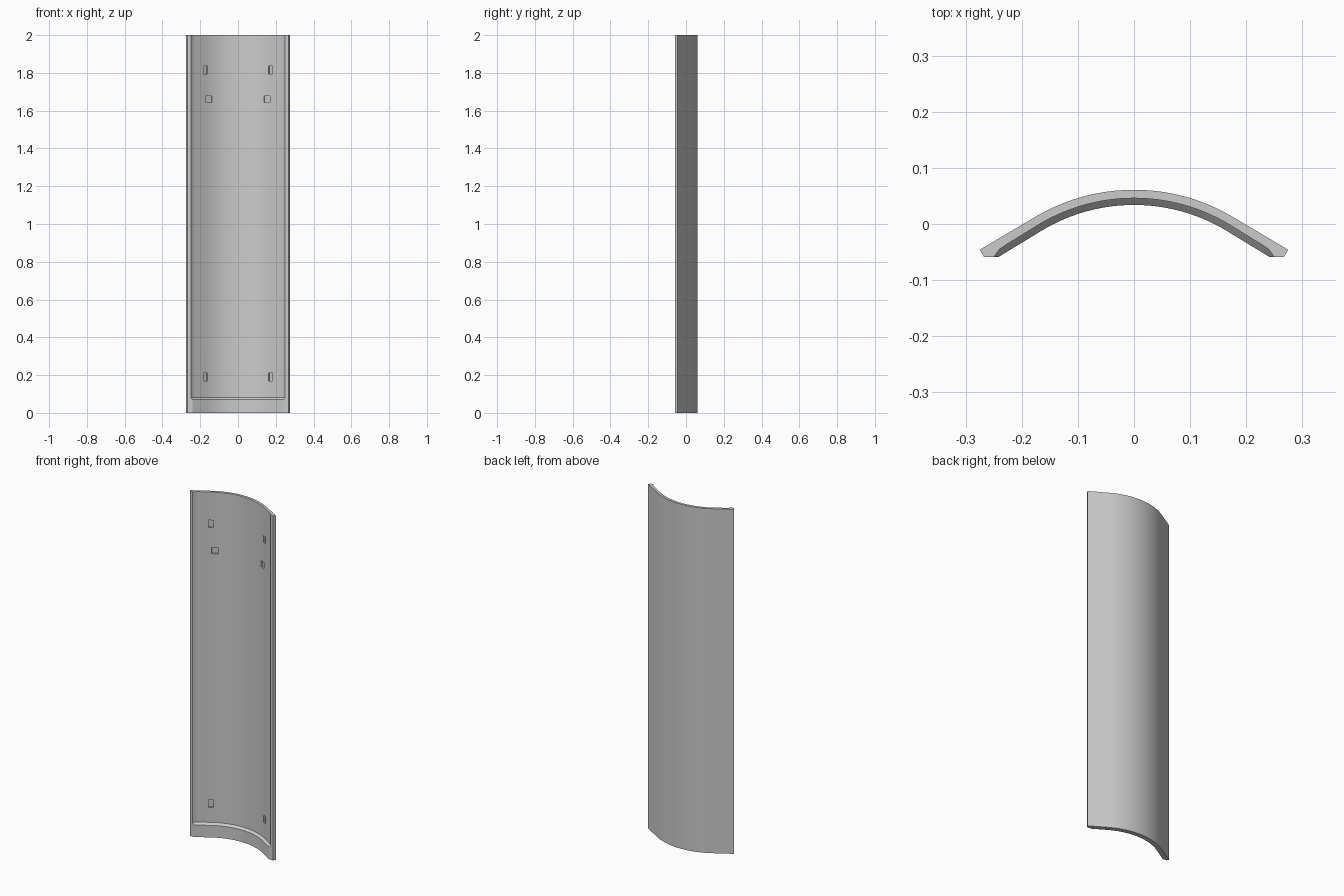
import bpy, bmesh
from math import sin, cos, asin, radians
from mathutils import Vector

if "Cube" in bpy.data.objects:
    bpy.data.objects.remove(bpy.data.objects["Cube"])

CY = -0.284                 # centre of the concentric arcs
END = radians(31.5)         # arc angle where the straight flanks begin
N = 14                      # segments per half arc


def half_arc(r):
    return [(r * sin(END * i / N), CY + r * cos(END * i / N)) for i in range(N + 1)]


def mirrored(half):
    return [(-x, y) for x, y in reversed(half[1:])] + half


def section(inner_half):
    outer = half_arc(0.345) + [(0.275, -0.046), (0.267, -0.059)]
    return mirrored(outer) + mirrored(inner_half)[::-1]


# Deep recess section and thicker bottom lip section (same point count)
recess = section(half_arc(0.330) + [(0.228, -0.037), (0.240, -0.045), (0.250, -0.059)])
lip = section(half_arc(0.318) + [(0.221, -0.0463), (0.232, -0.053), (0.242, -0.059)])

# Curved panel: lofted through the sections
bm = bmesh.new()
rings = [[bm.verts.new((x, y, z)) for x, y in prof]
         for prof, z in ((lip, 0), (lip, 0.07), (recess, 0.082), (recess, 2))]
n = len(lip)
for a, b in zip(rings, rings[1:]):
    for i in range(n):
        j = (i + 1) % n
        bm.faces.new((a[i], a[j], b[j], b[i]))
bm.faces.new(rings[0])
bm.faces.new(rings[-1])
bmesh.ops.recalc_face_normals(bm, faces=bm.faces)
mesh = bpy.data.meshes.new("curved_panel")
bm.to_mesh(mesh)
bm.free()
panel = bpy.data.objects.new("curved_panel", mesh)
bpy.context.collection.objects.link(panel)
bpy.context.view_layer.objects.active = panel
panel.select_set(True)


def pocket(x, z, w, h, tilted):
    """Shallow rectangular pocket cut into the inner face."""
    a = asin(x / 0.330)
    d = Vector((sin(a), cos(a), 0))
    pos = Vector((0, CY, 0)) + d * 0.328 + Vector((0, 0, z))
    bpy.ops.mesh.primitive_cube_add(size=1, location=pos, rotation=(0, 0, -a if tilted else 0))
    cutter = bpy.context.object
    cutter.name = "pocket_cutter"
    cutter.scale = (w, 0.022, h)
    cutter.hide_render = True
    mod = panel.modifiers.new("pocket", 'BOOLEAN')
    mod.operation = 'DIFFERENCE'
    mod.solver = 'EXACT'
    mod.object = cutter
    bpy.context.view_layer.objects.active = panel
    bpy.ops.object.modifier_apply(modifier=mod.name)
    bpy.data.objects.remove(cutter)


# Mounting pockets, mirrored left and right
for s in (-1, 1):
    pocket(s * 0.153, 1.66, 0.036, 0.036, True)
    pocket(s * 0.172, 1.815, 0.026, 0.042, True)
    pocket(s * 0.172, 0.19, 0.026, 0.042, True)

bpy.ops.object.select_all(action='DESELECT')
panel.select_set(True)
bpy.context.view_layer.objects.active = panel
bpy.ops.object.shade_smooth_by_angle(angle=radians(25))
